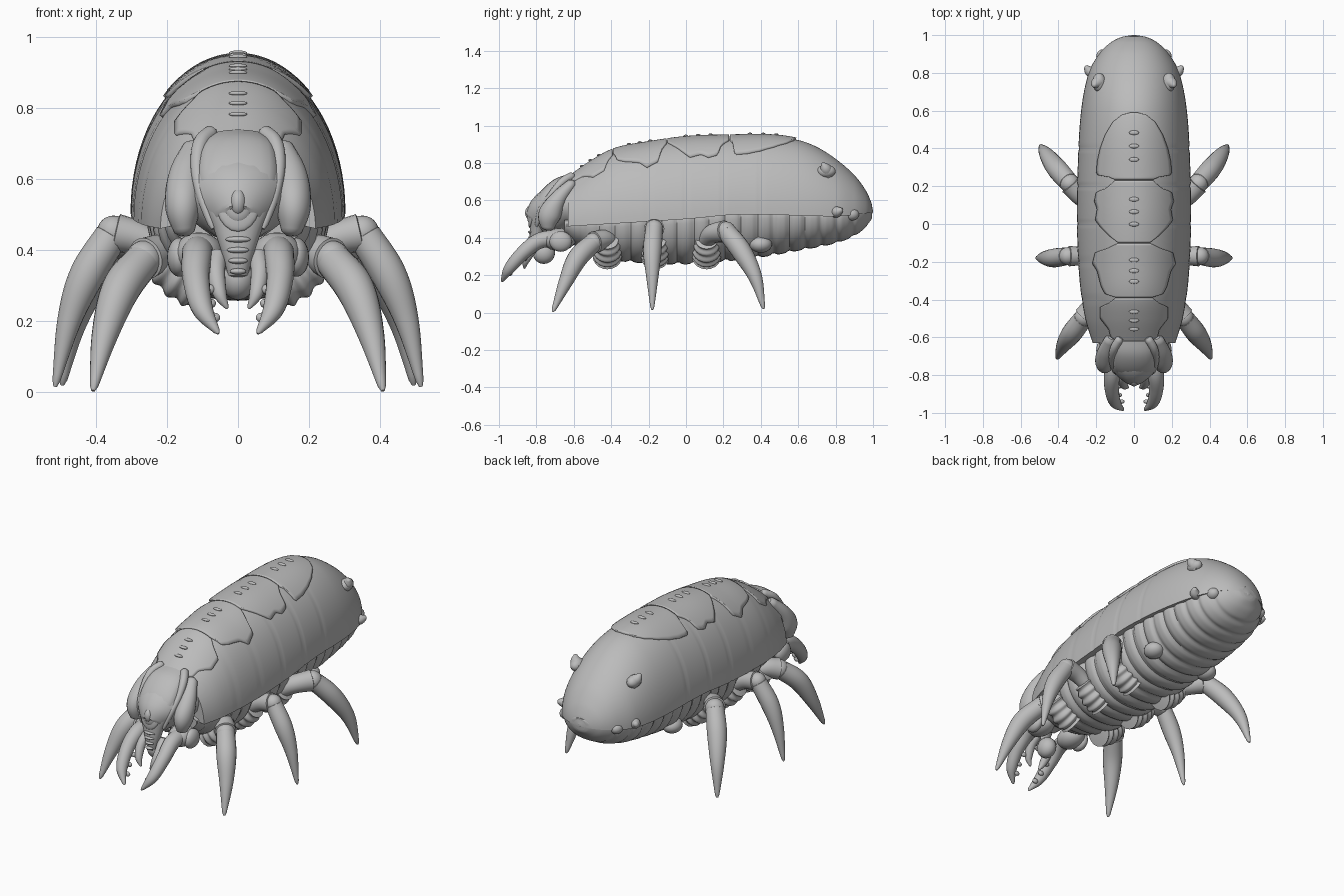
import bpy, bmesh, math
from mathutils import Vector, Matrix

old = bpy.data.objects.get("Cube")
if old:
    bpy.data.objects.remove(old)

mat = bpy.data.materials.new("chitin grey")
mat.use_nodes = True
mat.diffuse_color = (0.5, 0.5, 0.5, 1)
bsdf = mat.node_tree.nodes["Principled BSDF"]
bsdf.inputs["Base Color"].default_value = (0.5, 0.5, 0.5, 1)
parts = []


def finish(name, bm):
    bmesh.ops.recalc_face_normals(bm, faces=bm.faces)
    mesh = bpy.data.meshes.new(name)
    bm.to_mesh(mesh)
    bm.free()
    mesh.materials.append(mat)
    obj = bpy.data.objects.new(name, mesh)
    bpy.context.collection.objects.link(obj)
    parts.append(obj)
    return obj


def curve(table, t):
    """Smooth interpolation through (key, value) pairs."""
    n = len(table)
    i = max(0, min(n - 2, sum(1 for k, _ in table if k <= t) - 1))
    (a, p), (b, q) = table[i], table[i + 1]

    def slope(j):
        lo, hi = table[max(0, j - 1)], table[min(n - 1, j + 1)]
        return (hi[1] - lo[1]) / (hi[0] - lo[0]) * (b - a)
    u = max(0, min(1, (t - a) / (b - a)))
    return ((2*u**3 - 3*u*u + 1) * p + (u**3 - 2*u*u + u) * slope(i)
            + (3*u*u - 2*u**3) * q + (u**3 - u*u) * slope(i + 1))


def linear(table, t):
    for (a, p), (b, q) in zip(table, table[1:]):
        if t <= b:
            return p + (q - p) * max(0, (t - a) / (b - a))
    return table[-1][1]


def loft(name, rings):
    bm = bmesh.new()
    rows = [[bm.verts.new(p) for p in r] for r in rings]
    n = len(rows[0])
    for a, b in zip(rows, rows[1:]):
        for i in range(n):
            bm.faces.new((a[i], a[(i+1) % n], b[(i+1) % n], b[i]))
    bm.faces.new(rows[0])
    bm.faces.new(rows[-1])
    return finish(name, bm)


def tube(name, points, widths, depths=None, side=(0, 1, 0), steps=24, sides=20, rib=0, ribs=4):
    """Tapered tube through the points, with an elliptical section."""
    keys = range(len(points))
    depths = depths or widths

    def at(t):
        return Vector([curve([(k, points[k][c]) for k in keys], t) for c in range(3)])
    rings = []
    for s in range(steps + 1):
        t = s / steps * (len(points) - 1)
        tan = (at(min(t + .02, len(points) - 1)) - at(max(t - .02, 0))).normalized()
        u = Vector(side)
        u = (u - tan * u.dot(tan)).normalized()
        v = tan.cross(u)
        f = 1 + rib * math.cos(s / steps * math.tau * ribs)
        if s in (0, steps):
            f *= .55
        w = curve(list(zip(keys, widths)), t) * f
        d = curve(list(zip(keys, depths)), t) * f
        rings.append([at(t) + u * w * math.cos(a) + v * d * math.sin(a)
                      for a in (math.tau * k / sides for k in range(sides))])
    return loft(name, rings)


def blob(name, loc, size, rot=(0, 0, 0)):
    bm = bmesh.new()
    bmesh.ops.create_uvsphere(bm, u_segments=20, v_segments=12, radius=1)
    obj = finish(name, bm)
    obj.location, obj.scale, obj.rotation_euler = loc, size, rot
    return obj


# Body outline along y: shell top, shell rim, half width, belly underside
TOP = [(-.64, .715), (-.5, .81), (-.38, .87), (-.2, .905), (0, .932), (.2, .94), (.45, .942), (.6, .922),
       (.7, .885), (.8, .822), (.9, .735), (.96, .655), (.99, .59), (1, .545)]
RIM = [(-.64, .46), (0, .5), (.3, .525), (.8, .515), (1, .535)]
HALF = [(-.64, .215), (-.5, .258), (-.3, .288), (0, .302), (.3, .298), (.6, .28), (.8, .24), (.9, .185),
        (.96, .125), (.99, .065), (1, .01)]
LOW = [(-.66, .4), (-.58, .35), (-.45, .29), (-.2, .262), (0, .258), (.2, .272), (.4, .295), (.6, .33),
       (.8, .37), (.9, .41), (.96, .455), (.99, .495), (1, .525)]
SEAMS = (-.4, -.2, 0, .2, .4)


def shell_ring(y):
    w, e, t = curve(HALF, y), curve(RIM, y), curve(TOP, y)
    groove = 1 - .014 * max(0, 1 - min(abs(y - s) for s in SEAMS) / .014)
    ring = [Vector((w * groove * math.cos(a), y, e + (t - e) * math.sin(a)))
            for a in (math.pi * k / 40 for k in range(41))]
    return ring + [Vector((-w * .8, y, e + .01)), Vector((w * .8, y, e + .01))]


loft("back_shell", [shell_ring(-.63 + 1.63 * math.sin(k / 150 * math.pi / 2)) for k in range(151)])


# Segmented belly
def belly_ring(y):
    w, e, low = curve(HALF, y) * (.88 + .08 * max(0, y)), curve(RIM, y) + .015, curve(LOW, y)
    ripple = 1 - .05 * abs(math.sin(y * math.pi / .085)) ** 6
    return [(w * ripple * math.copysign(abs(math.cos(a)) ** .85, math.cos(a)), y,
             e + ((e - low) * ripple if math.sin(a) < 0 else .03) * math.sin(a))
            for a in (math.tau * k / 40 for k in range(40))]


loft("belly", [belly_ring(-.65 + 1.645 * math.sin(k / 180 * math.pi / 2)) for k in range(181)])


# Scalloped plates over the back, each an outline of (y, half width)
def back_plate(name, outline, rows=30, cols=24):
    bm = bmesh.new()
    y0, y1 = outline[0][0], outline[-1][0]
    grid = []
    for r in range(rows + 1):
        y = y0 + (y1 - y0) * r / rows
        w, e, t, h = curve(HALF, y), curve(RIM, y), curve(TOP, y), linear(outline, y)
        row = []
        for c in range(cols + 1):
            x = h * (2 * c / cols - 1)
            z = (t - e) * math.sqrt(max(0, 1 - (x / w) ** 2))
            row.append(bm.verts.new((x * 1.03, y, e + z * 1.028)))
        grid.append(row)
    for a, b in zip(grid, grid[1:]):
        for i in range(cols):
            bm.faces.new((a[i], a[i+1], b[i+1], b[i]))
    obj = finish(name, bm)
    mod = obj.modifiers.new("thickness", "SOLIDIFY")
    mod.thickness, mod.offset = .02, -1
    # low crest knobs on the midline
    for f in (.3, .5, .7):
        y = y0 + (y1 - y0) * f
        e = curve(RIM, y)
        blob(name + "_knob", (0, y, e + (curve(TOP, y) - e) * 1.028), (.026, .012, .007))


back_plate("rear_back_plate", [(.235, .1), (.25, .13), (.26, .195), (.33, .19), (.4, .175), (.47, .15),
                               (.54, .11), (.58, .06), (.59, .02)])
back_plate("middle_back_plate", [(-.1, .08), (-.07, .12), (-.02, .17), (.02, .2), (.08, .19), (.12, .205),
                                 (.17, .195), (.19, .14), (.23, .1)])
back_plate("front_back_plate", [(-.39, .09), (-.37, .15), (-.33, .17), (-.25, .19), (-.21, .215),
                                (-.15, .2), (-.13, .14), (-.105, .09)])
back_plate("neck_plate", [(-.625, .08), (-.6, .12), (-.56, .13), (-.5, .175), (-.44, .175), (-.42, .13), (-.395, .1)])

# Head core, face shield and brow boss
tube("head_core", [(0, -.56, .58), (0, -.66, .565), (0, -.74, .52), (0, -.8, .46)],
     [.2, .175, .13, .06], [.14, .13, .12, .08], side=(1, 0, 0))
tube("face_shield", [(0, -.6, .715), (0, -.68, .68), (0, -.75, .61), (0, -.785, .53), (0, -.795, .45),
                     (0, -.8, .38), (0, -.8, .32)],
     [.09, .105, .11, .095, .065, .042, .026], [.03, .04, .045, .045, .04, .035, .025], side=(1, 0, 0), steps=40)
tilt = Matrix.Rotation(math.radians(78), 3, 'X').to_euler()
for k, (w, h, d) in enumerate([(.062, .085, .018), (.045, .062, .026), (.026, .042, .036)]):
    blob("brow_boss", (0, -.818 - .003 * k, .535), (w, h, d), tilt)
blob("mouth", (0, -.76, .32), (.05, .06, .06))
for k in range(4):
    blob("snout_ridge", (0, -.83, .43 - .03 * k), (.035 - .004 * k, .014, .009))


def leg(name, s, pts, knee=2, thick=.06):
    pts = [(s * x, y, z) for x, y, z in pts]
    d = Vector(pts[-1]) - Vector(pts[0])
    across = (-d.y, d.x, 0)
    tube(name + "_thigh", pts[:knee + 1], [thick * .75, thick * .85, thick], side=across)
    blob(name + "_knee", pts[knee], (thick * .86,) * 3)
    n = len(pts) - knee
    taper = [thick * f for f in (.85, .9, .62, .16)]
    tube(name + "_shin", pts[knee:], taper[:n], side=across, steps=32)


# Paired parts
for s, label in ((1, "left_"), (-1, "right_")):
    leg(label + "front_leg", s, [(.15, -.39, .35), (.21, -.43, .39), (.265, -.495, .375), (.33, -.58, .29),
                                 (.375, -.645, .16), (.408, -.712, .004)])
    leg(label + "middle_leg", s, [(.18, -.17, .38), (.27, -.17, .43), (.35, -.17, .45), (.425, -.18, .33),
                                  (.475, -.18, .2), (.515, -.18, .015)], thick=.055)
    leg(label + "rear_leg", s, [(.18, .1, .37), (.27, .14, .42), (.34, .215, .435), (.41, .295, .33),
                                (.465, .37, .19), (.495, .415, .02)])
    # ribbed leg roots
    for y in (-.42, -.165, .11):
        tube(label + "leg_root", [(s * .09, y, .3), (s * .16, y, .335), (s * .23, y, .39)], [.075, .072, .055],
             rib=.08, steps=32)
    blob(label + "belly_bulb", (s * .19, .4, .365), (.055, .06, .045))

    # cheek and jaw armour
    tube(label + "cheek_plate", [(s * .12, -.6, .7), (s * .145, -.68, .61), (s * .155, -.73, .52),
                                 (s * .15, -.74, .44)],
         [.03, .05, .05, .025], [.025, .045, .06, .03], side=(1, 0, 0))
    tube(label + "brow_ridge", [(s * .07, -.6, .735), (s * .105, -.66, .7), (s * .115, -.72, .63),
                                (s * .1, -.775, .55), (s * .07, -.8, .46)],
         [.022, .022, .018, .016, .01], side=(1, 0, 0))
    blob(label + "jaw_joint", (s * .165, -.67, .38), (.035, .06, .055))
    blob(label + "jaw_base", (s * .11, -.68, .39), (.07, .09, .06))

    # large curved mandible with inner teeth, and small fang
    tube(label + "mandible", [(s * .11, -.66, .4), (s * .115, -.78, .385), (s * .118, -.87, .32),
                              (s * .1, -.945, .235), (s * .055, -.985, .165)],
         [.045, .043, .038, .03, .007], side=(1, 0, 0), steps=36)
    for y, z, x in ((-.86, .29, .082), (-.905, .25, .08), (-.94, .21, .068)):
        blob(label + "mandible_tooth", (s * x, y, z), (.018, .012, .014))
    tube(label + "fang", [(s * .055, -.77, .39), (s * .062, -.82, .34), (s * .052, -.855, .28), (s * .03, -.865, .235)],
         [.026, .026, .02, .005], side=(1, 0, 0))

    # horn and knobs near the tail
    blob(label + "tail_horn_base", (s * .185, .75, .755), (.035, .05, .035))
    tube(label + "tail_horn", [(s * .17, .76, .74), (s * .2, .745, .772), (s * .215, .73, .8)],
         [.035, .03, .008])
    tube(label + "tail_spike", [(s * .2, .79, .535), (s * .235, .81, .54), (s * .257, .835, .55)], [.03, .028, .01])
    blob(label + "tail_knob", (s * .165, .885, .525), (.035, .04, .033))

# Tail lip
for k in range(-2, 3):
    blob("tail_lip_bump", (k * .045, .985 - .013 * k * k, .535), (.02, .012, .011))

bpy.ops.object.select_all(action='DESELECT')
for obj in parts:
    obj.select_set(True)
bpy.context.view_layer.objects.active = parts[0]
bpy.ops.object.shade_smooth_by_angle(angle=math.radians(40))
